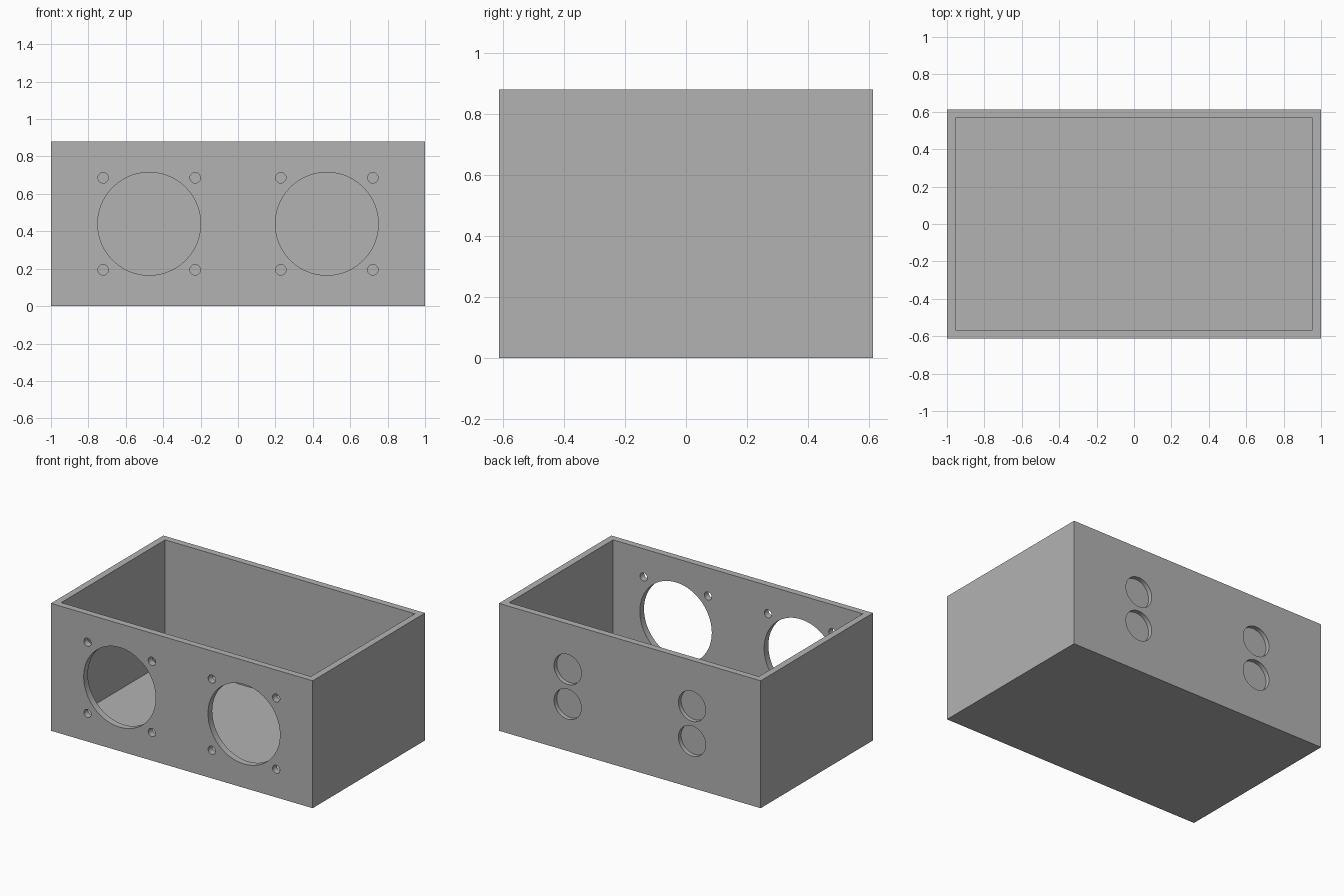
import bpy, bmesh
from math import radians
from mathutils import Matrix

if "Cube" in bpy.data.objects:
    bpy.data.objects.remove(bpy.data.objects["Cube"], do_unlink=True)

# Overall sizes
HALF_X, HALF_Y, HEIGHT = 1.0, 0.613, 0.88
WALL, FLOOR = 0.046, 0.035
MID_Z = HEIGHT / 2
HOLE_X = 0.475


def make_object(name, bm):
    bmesh.ops.recalc_face_normals(bm, faces=bm.faces)
    mesh = bpy.data.meshes.new(name)
    bm.to_mesh(mesh)
    bm.free()
    obj = bpy.data.objects.new(name, mesh)
    bpy.context.collection.objects.link(obj)
    return obj


def add_drill(bm, x, z, radius, y_start, y_end, sides):
    """Cylinder along y between two depths."""
    place = Matrix.Translation((x, (y_start + y_end) / 2, z)) @ Matrix.Rotation(radians(90), 4, 'X')
    bmesh.ops.create_cone(bm, cap_ends=True, segments=sides, radius1=radius,
                          radius2=radius, depth=abs(y_end - y_start), matrix=place)


grey = bpy.data.materials.new("plain grey")
grey.use_nodes = True
colour = (0.45, 0.45, 0.45, 1)
grey.diffuse_color = colour
grey.node_tree.nodes["Principled BSDF"].inputs["Base Color"].default_value = colour

# Open box: solid block with its top inset, then pushed down to the floor
bm = bmesh.new()
bmesh.ops.create_cube(bm, size=1, matrix=Matrix.Translation((0, 0, MID_Z))
                      @ Matrix.Diagonal((2 * HALF_X, 2 * HALF_Y, HEIGHT, 1)))
top = max(bm.faces, key=lambda f: f.calc_center_median().z)
bmesh.ops.inset_region(bm, faces=[top], thickness=WALL, use_even_offset=True)
pushed = bmesh.ops.extrude_discrete_faces(bm, faces=[top])["faces"][0]
bmesh.ops.translate(bm, verts=pushed.verts, vec=(0, 0, FLOOR - HEIGHT))
box = make_object("open_box", bm)
box.data.materials.append(grey)

# Drills for both sides
bm = bmesh.new()
front, back = -HALF_Y, HALF_Y
for side in (-1, 1):
    x = side * HOLE_X
    # Large round opening with four screw holes
    add_drill(bm, x, MID_Z, 0.275, front - 0.1, front + 0.1, 96)
    for dx in (-0.246, 0.246):
        for dz in (-0.246, 0.246):
            add_drill(bm, x + dx, MID_Z + dz, 0.028, front - 0.1, front + 0.1, 32)
    # Pair of shallow round recesses in the back
    for dz in (-0.12, 0.12):
        add_drill(bm, x, MID_Z + 0.004 + dz, 0.104, back - 0.03, back + 0.1, 64)
drills = make_object("hole_cutter", bm)
drills.data.materials.append(grey)
drills.hide_render = True

# Cut the holes and remove the cutter
cut = box.modifiers.new("holes", 'BOOLEAN')
cut.operation = 'DIFFERENCE'
cut.solver = 'EXACT'
cut.object = drills
bpy.ops.object.select_all(action='DESELECT')
bpy.context.view_layer.objects.active = box
box.select_set(True)
bpy.ops.object.modifier_apply(modifier=cut.name)
bpy.data.objects.remove(drills, do_unlink=True)
bpy.ops.object.shade_smooth_by_angle(angle=radians(30))
